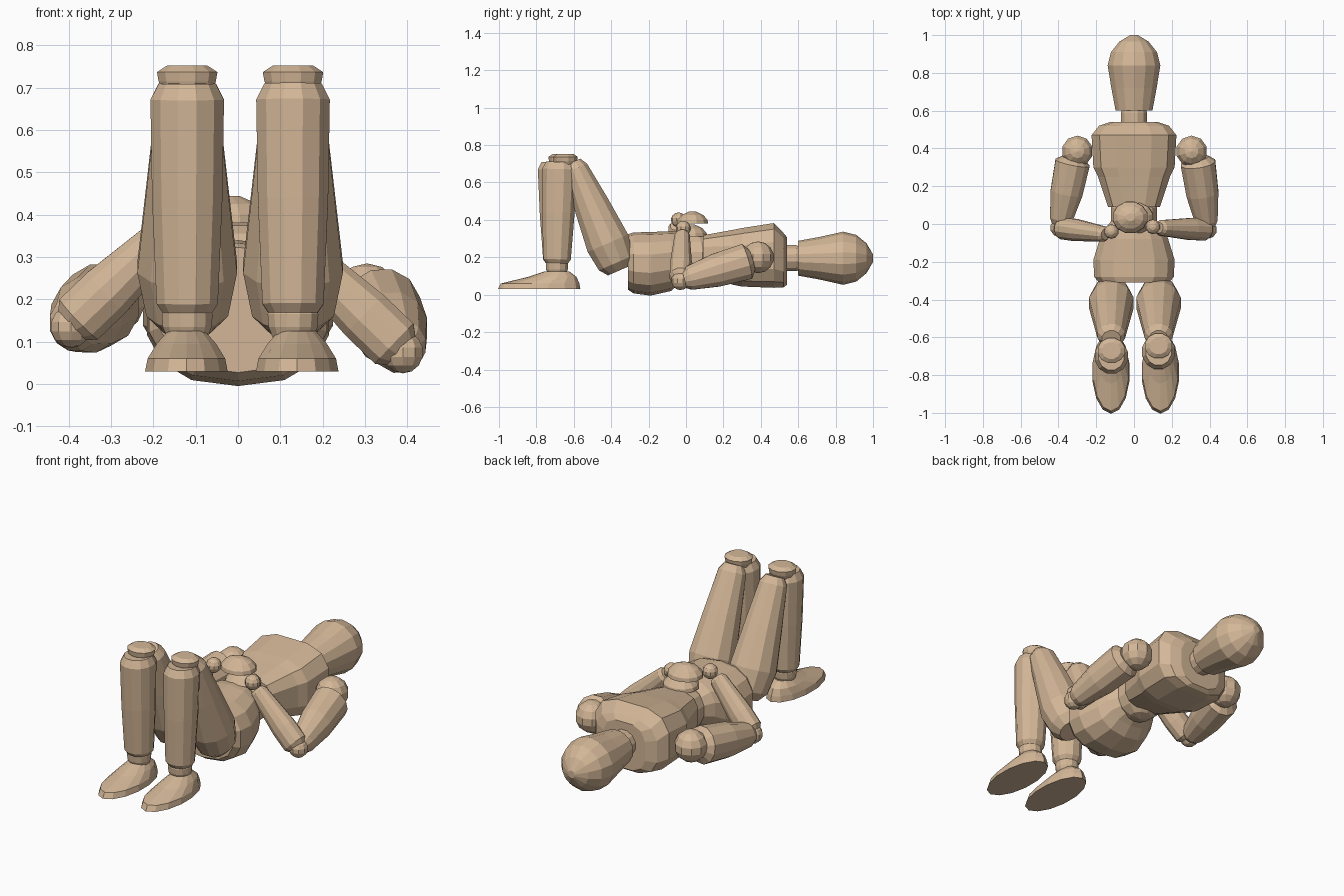
import bpy, bmesh, math
from mathutils import Vector

if "Cube" in bpy.data.objects:
    bpy.data.objects.remove(bpy.data.objects["Cube"])

wood = bpy.data.materials.new("pale wood")
wood.use_nodes = True
tan = (0.65, 0.47, 0.31, 1)
wood.diffuse_color = tan
wood.node_tree.nodes["Principled BSDF"].inputs["Base Color"].default_value = tan


def finish(name, bm):
    bmesh.ops.recalc_face_normals(bm, faces=bm.faces)
    mesh = bpy.data.meshes.new(name)
    bm.to_mesh(mesh)
    bm.free()
    mesh.materials.append(wood)
    bpy.context.collection.objects.link(bpy.data.objects.new(name, mesh))


def loft(name, rings, side, up, sides=12, power=2.0):
    """Skin a row of (centre, side radius, up radius) superellipse rings."""
    bm = bmesh.new()
    loops = []
    for centre, ru, rv in rings:
        loop = []
        for i in range(sides):
            a = 2 * math.pi * (i + 0.5) / sides
            c, s = math.cos(a), math.sin(a)
            u = math.copysign(abs(c) ** (2 / power), c) * ru
            v = math.copysign(abs(s) ** (2 / power), s) * rv
            loop.append(bm.verts.new(Vector(centre) + side * u + up * v))
        loops.append(loop)
    for low, high in zip(loops, loops[1:]):
        for i in range(sides):
            j = (i + 1) % sides
            bm.faces.new((low[i], low[j], high[j], high[i]))
    bm.faces.new(loops[0])
    bm.faces.new(loops[-1])
    finish(name, bm)


def limb(name, start, end, profile, sides=12):
    """Turned limb between two points; profile is (fraction, width, depth)."""
    start, end = Vector(start), Vector(end)
    axis = (end - start).normalized()
    hint = X if abs(axis.x) < 0.6 else Y
    side = (hint - axis * hint.dot(axis)).normalized()
    rings = [(start.lerp(end, t), w, d) for t, w, d in profile]
    loft(name, rings, side, axis.cross(side), sides)


def ball(name, centre, radius):
    bm = bmesh.new()
    bmesh.ops.create_uvsphere(bm, u_segments=10, v_segments=7, radius=radius)
    bmesh.ops.translate(bm, verts=bm.verts, vec=centre)
    finish(name, bm)


X, Y, Z = Vector((1, 0, 0)), Vector((0, 1, 0)), Vector((0, 0, 1))

# Head and neck
loft("head", [((0, y, 0.195), w, h) for y, w, h in (
    (0.6, 0.1, 0.093), (0.72, 0.123, 0.115), (0.84, 0.143, 0.142),
    (0.91, 0.125, 0.125), (0.965, 0.08, 0.08), (1.0, 0.02, 0.02))], X, Z, 14)
loft("neck", [((0, y, 0.195), r, r) for y, r in (
    (0.5, 0.065), (0.54, 0.072), (0.59, 0.072), (0.62, 0.06))], X, Z)

# Torso
loft("chest", [((0, y, z), w, h) for y, z, w, h in (
    (0.09, 0.21, 0.14, 0.11), (0.25, 0.2, 0.195, 0.15), (0.3, 0.2, 0.22, 0.16),
    (0.47, 0.21, 0.23, 0.177), (0.52, 0.185, 0.19, 0.15),
    (0.54, 0.18, 0.13, 0.13))], X, Z, 12, 3.0)
ball("waist_joint", (0, 0.05, 0.2), 0.13)
loft("pelvis", [((0, y, z), w, h) for y, z, w, h in (
    (-0.31, 0.175, 0.19, 0.148), (-0.28, 0.17, 0.215, 0.163),
    (-0.19, 0.165, 0.22, 0.17), (-0.08, 0.18, 0.185, 0.16),
    (-0.03, 0.2, 0.16, 0.135), (0.02, 0.2, 0.12, 0.1))], X, Z, 14, 2.4)

# Arms, folded over the belly
arm_shape = ((0, 0.06, 0.06), (0.07, 0.095, 0.1), (0.5, 0.088, 0.092),
             (0.88, 0.062, 0.066), (1, 0.035, 0.035))
forearm_shape = ((0, 0.04, 0.045), (0.08, 0.06, 0.068), (0.35, 0.06, 0.068),
                 (0.95, 0.042, 0.048), (1, 0.03, 0.035))
arms = {
    "left": ((0.305, 0.385, 0.2), (0.335, 0.35, 0.185), (0.39, -0.03, 0.075),
             (0.13, -0.02, 0.325), (0.1, -0.015, 0.355), (0.01, 0.03, 0.31)),
    "right": ((-0.3, 0.385, 0.2), (-0.32, 0.35, 0.19), (-0.395, -0.02, 0.135),
              (-0.15, -0.055, 0.37), (-0.12, -0.04, 0.4), (-0.02, 0.035, 0.38)),
}
for which, (shoulder, top, elbow, cuff, wrist, palm) in arms.items():
    ball(which + "_shoulder_joint", shoulder, 0.085)
    limb(which + "_upper_arm", top, elbow, arm_shape)
    ball(which + "_elbow_joint", elbow, 0.05)
    limb(which + "_forearm", elbow, cuff, forearm_shape)
    ball(which + "_wrist_joint", wrist, 0.04)
    loft(which + "_hand", [(Vector(palm) + Z * h, w, d) for h, w, d in (
        (0, 0.095, 0.086), (0.02, 0.092, 0.083), (0.045, 0.07, 0.06),
        (0.064, 0.025, 0.02))], X, Y)

# Legs, knees raised and feet flat
for which, x, knee_y, foot_x in (("left", 0.13, -0.675, 0.14),
                                 ("right", -0.12, -0.7, -0.122)):
    loft(which + "_foot", [((foot_x, y, z), w, d) for y, z, w, d in (
        (-0.785, 0.03, 0.1, 0.22), (-0.78, 0.06, 0.094, 0.21),
        (-0.715, 0.095, 0.072, 0.13), (-0.69, 0.125, 0.045, 0.065))], X, Y, 14)
    loft(which + "_ankle_joint", [((x, -0.69, z), r, r) for z, r in (
        (0.11, 0.05), (0.135, 0.06), (0.165, 0.062), (0.19, 0.05))], X, Y)
    limb(which + "_shin", (x, -0.69, 0.165), (x, knee_y, 0.71), (
        (0, 0.058, 0.058), (0.045, 0.075, 0.076), (0.5, 0.086, 0.09),
        (0.93, 0.09, 0.096), (1, 0.07, 0.075)))
    loft(which + "_knee_joint", [((x, knee_y + 0.03, z), w, d) for z, w, d in (
        (0.68, 0.055, 0.055), (0.715, 0.07, 0.065), (0.737, 0.074, 0.068),
        (0.752, 0.05, 0.045))], X, Y)
    limb(which + "_thigh", (x, -0.605, 0.71), (x, -0.355, 0.13), (
        (0, 0.05, 0.045), (0.06, 0.075, 0.068), (0.4, 0.098, 0.098),
        (0.75, 0.122, 0.122), (0.93, 0.1, 0.105), (1, 0.06, 0.07)))
